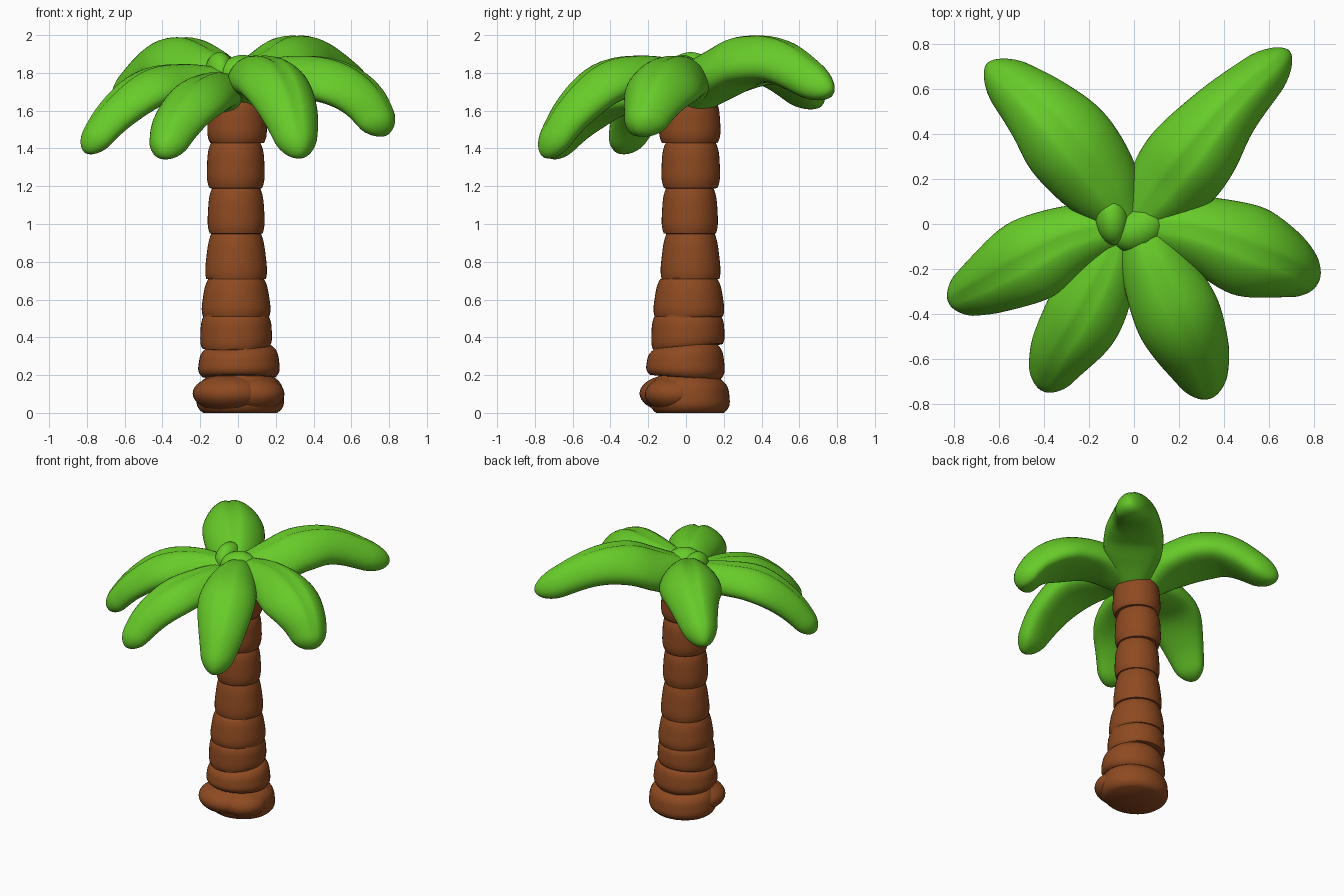
import bpy, bmesh, math
from mathutils import Vector

if "Cube" in bpy.data.objects:
    bpy.data.objects.remove(bpy.data.objects["Cube"])


def material(name, rgb):
    m = bpy.data.materials.new(name)
    m.diffuse_color = (*rgb, 1)
    m.use_nodes = True
    m.node_tree.nodes["Principled BSDF"].inputs["Base Color"].default_value = m.diffuse_color
    return m


GREEN = material("leaf_green", (0.135, 0.60, 0.022))
BROWN = material("bark_brown", (0.27, 0.068, 0.015))


def spline(pts, t):
    """Catmull-Rom through a list of vectors or numbers, t in 0..1."""
    n = len(pts) - 1
    f = min(max(t, 0), 1) * n
    i = min(int(f), n - 1)
    f -= i
    p1, p2 = pts[i], pts[i + 1]
    p0 = pts[i - 1] if i else p1 * 2 - p2
    p3 = pts[i + 2] if i + 2 <= n else p2 * 2 - p1
    return (p1 * 2 + (p2 - p0) * f + (p0 * 2 - p1 * 5 + p2 * 4 - p3) * f ** 2
            + (p1 * 3 - p0 - p2 * 3 + p3) * f ** 3) * 0.5


def finish(bm, name, mat):
    bmesh.ops.recalc_face_normals(bm, faces=bm.faces)
    me = bpy.data.meshes.new(name)
    bm.to_mesh(me)
    bm.free()
    ob = bpy.data.objects.new(name, me)
    bpy.context.collection.objects.link(ob)
    me.materials.append(mat)
    bpy.ops.object.select_all(action='DESELECT')
    ob.select_set(True)
    bpy.context.view_layer.objects.active = ob
    bpy.ops.object.shade_smooth_by_angle(angle=math.radians(50))
    return ob


def loft(name, rings, mat):
    """Skin a stack of closed rings and cap both ends."""
    bm = bmesh.new()
    rows = [[bm.verts.new(p) for p in r] for r in rings]
    n = len(rows[0])
    for a, b in zip(rows, rows[1:]):
        for k in range(n):
            bm.faces.new((a[k], a[(k + 1) % n], b[(k + 1) % n], b[k]))
    bm.faces.new(rows[0])
    bm.faces.new(rows[-1])
    return finish(bm, name, mat)


def ellipsoid(name, loc, size, rot, mat):
    bm = bmesh.new()
    bmesh.ops.create_uvsphere(bm, u_segments=32, v_segments=20, radius=1)
    ob = finish(bm, name, mat)
    ob.location, ob.scale, ob.rotation_euler = loc, size, rot
    return ob


# Trunk: stacked swollen rings
# (z0, z1, centre x, centre y, radius x, radius y, top taper, tilt x, tilt y, pinch)
SEGMENTS = [
    (0.0, 0.20, 0.012, 0.02, 0.232, 0.212, 0.95, 0.0, 0.0, 0.18),
    (0.19, 0.36, 0.005, -0.003, 0.217, 0.209, 0.93, 0.0, -0.06, 0.13),
    (0.35, 0.53, -0.01, 0.01, 0.187, 0.191, 0.99, 0.04, 0.08, 0.06),
    (0.51, 0.72, -0.01, 0.015, 0.185, 0.190, 0.87, 0.0, 0.0, 0.08),
    (0.71, 0.96, -0.01, 0.024, 0.166, 0.161, 0.86, 0.0, 0.0, 0.075),
    (0.95, 1.20, -0.01, 0.02, 0.151, 0.149, 0.94, 0.0, 0.0, 0.10),
    (1.19, 1.44, -0.012, 0.025, 0.152, 0.154, 0.97, 0.0, 0.0, 0.11),
    (1.43, 1.66, -0.005, 0.02, 0.158, 0.163, 0.94, 0.0, 0.0, 0.12),
]
rings = []
for i, (z0, z1, cx, cy, rx, ry, taper, tx, ty, pinch) in enumerate(SEGMENTS):
    last = i == len(SEGMENTS) - 1
    nxt = SEGMENTS[i if last else i + 1]
    top = z1 if last else nxt[0]
    for s in range(16):
        v = s / 15
        k = (1 - pinch * abs(2 * v - 1) ** 3.5) * (1.03 + (taper - 1.03) * v)
        z = z0 + (top - 0.002 - z0) * v
        sx, sy = tx + (nxt[7] - tx) * v, ty + (nxt[8] - ty) * v
        ring = []
        for a in range(40):
            t = 2 * math.pi * a / 40
            x, y = cx + rx * k * math.cos(t), cy + ry * k * math.sin(t)
            ring.append((x, y, z + sx * x + sy * y))
        rings.append(ring)
loft("trunk", rings, BROWN)

# Swollen lumps on the foot of the trunk
ellipsoid("trunk_foot_lump_left", (-0.04, -0.06, 0.103), (0.2, 0.186, 0.102),
          (0, 0, 0), BROWN)
ellipsoid("trunk_foot_lump_right", (0.07, -0.05, 0.1), (0.178, 0.165, 0.1),
          (0, 0, -0.4), BROWN)


def leaf(name, path, widths, thick, curl=0.2, belly=1.05):
    """Plump drooping leaf with a midrib groove along the top."""
    pts = [Vector(p) for p in path]
    depths = [1.05, 1.0, 1.0, 0.88, 0.65]
    rings, steps, n = [], 36, 40
    for j in range(steps + 1):
        u = 0.5 - 0.5 * math.cos(math.pi * (0.02 + 0.978 * j / steps))
        c = spline(pts, u)
        tan = (spline(pts, min(u + 0.01, 1)) - spline(pts, max(u - 0.01, 0))).normalized()
        side = tan.cross(Vector((0, 0, 1))).normalized()
        up = side.cross(tan)
        e = max(0, (u - 0.9) / 0.1)
        cap = math.sqrt(max(0, 1 - e * e))
        w = spline(widths, u) * cap
        d = thick * spline(depths, u) * cap
        ring = []
        for a in range(n):
            t = 2 * math.pi * a / n
            x, y = math.cos(t), math.sin(t)
            if y > 0:
                y -= 0.15 * math.exp(-(x / 0.12) ** 2) * math.sin(math.pi * u)
            else:
                y *= belly
            ring.append(c + side * w * x + up * (d * y - curl * w * x * x))
        rings.append(ring)
    loft(name, rings, GREEN)


# Crown of six leaves
leaf("leaf_front_right", [(0.03, -0.01, 1.735), (0.10, -0.2, 1.785), (0.2, -0.42, 1.755),
                          (0.28, -0.6, 1.6), (0.33, -0.755, 1.355)],
     [0.10, 0.16, 0.192, 0.158, 0.085], 0.11)
leaf("leaf_front_left", [(-0.06, -0.02, 1.69), (-0.13, -0.22, 1.705), (-0.23, -0.42, 1.66),
                         (-0.33, -0.58, 1.54), (-0.4, -0.73, 1.355)],
     [0.09, 0.145, 0.175, 0.145, 0.08], 0.10)
leaf("leaf_left", [(-0.04, -0.01, 1.715), (-0.28, -0.07, 1.75), (-0.48, -0.17, 1.72),
                   (-0.66, -0.27, 1.58), (-0.81, -0.345, 1.38)],
     [0.10, 0.155, 0.19, 0.145, 0.08], 0.10)
leaf("leaf_right", [(0.04, 0.0, 1.73), (0.3, -0.045, 1.78), (0.52, -0.125, 1.755),
                    (0.68, -0.19, 1.655), (0.79, -0.25, 1.475)],
     [0.125, 0.17, 0.205, 0.165, 0.095], 0.115, 0.3)
leaf("leaf_back_right", [(0.03, 0.03, 1.73), (0.15, 0.17, 1.815), (0.27, 0.32, 1.885),
                         (0.43, 0.52, 1.868), (0.69, 0.77, 1.70)],
     [0.12, 0.19, 0.195, 0.148, 0.085], 0.115, 0.3, 1.3)
leaf("leaf_back_left", [(-0.05, 0.03, 1.73), (-0.15, 0.18, 1.82), (-0.29, 0.36, 1.88),
                        (-0.435, 0.52, 1.84), (-0.65, 0.71, 1.64)],
     [0.12, 0.185, 0.207, 0.168, 0.087], 0.115, 0.3, 1.3)

# Buds and solid core in the middle of the crown
ellipsoid("crown_core", (0.0, 0.02, 1.72), (0.145, 0.145, 0.11), (0, 0, 0), GREEN)
ellipsoid("bud_left", (-0.097, 0.025, 1.81), (0.075, 0.118, 0.10), (0, 0, 0.1), GREEN)
ellipsoid("bud_right", (0.025, -0.022, 1.79), (0.128, 0.1, 0.105), (0, 0, 0.5), GREEN)
